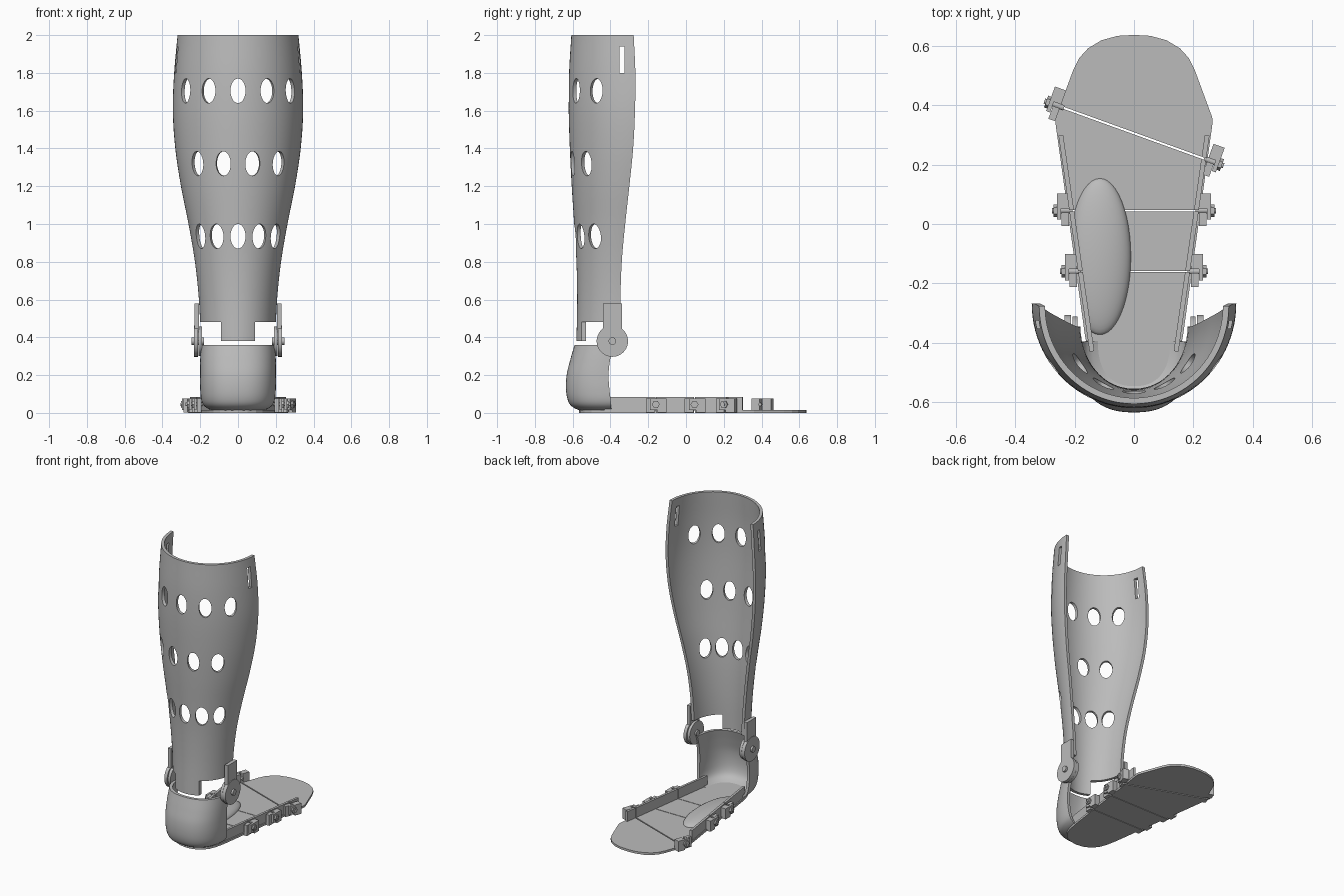
import bpy, bmesh, math
from mathutils import Matrix, Vector

if "Cube" in bpy.data.objects:
    bpy.data.objects.remove(bpy.data.objects["Cube"])

grey = bpy.data.materials.new("plain grey")
grey.diffuse_color = (0.5, 0.5, 0.5, 1)
grey.use_nodes = True
grey.node_tree.nodes["Principled BSDF"].inputs["Base Color"].default_value = grey.diffuse_color


def finish(name, bm):
    bmesh.ops.recalc_face_normals(bm, faces=bm.faces)
    me = bpy.data.meshes.new(name)
    bm.to_mesh(me)
    bm.free()
    ob = bpy.data.objects.new(name, me)
    ob.data.materials.append(grey)
    bpy.context.collection.objects.link(ob)
    return ob


def add_box(bm, lo, hi, mat=Matrix()):
    size = [h - l for l, h in zip(lo, hi)]
    mid = [(h + l) / 2 for l, h in zip(lo, hi)]
    bmesh.ops.create_cube(bm, size=1, matrix=mat @ Matrix.Translation(mid) @ Matrix.Diagonal((*size, 1)))


def add_rod(bm, radius, u0, u1, mat=Matrix(), sides=32):
    """Cylinder along local x from u0 to u1."""
    m = mat @ Matrix.Translation(((u0 + u1) / 2, 0, 0)) @ Matrix.Rotation(math.pi / 2, 4, 'Y')
    bmesh.ops.create_cone(bm, cap_ends=True, segments=sides, radius1=radius, radius2=radius,
                          depth=u1 - u0, matrix=m)


def smooth(ob, angle=35):
    bpy.ops.object.select_all(action='DESELECT')
    bpy.context.view_layer.objects.active = ob
    ob.select_set(True)
    bpy.ops.object.shade_smooth_by_angle(angle=math.radians(angle))


def cut(ob, cutter):
    cutter.hide_render = True
    cutter.hide_viewport = False
    mod = ob.modifiers.new("cut", 'BOOLEAN')
    mod.operation, mod.solver, mod.object = 'DIFFERENCE', 'EXACT', cutter
    mod.use_self = True
    bpy.context.view_layer.objects.active = ob
    bpy.ops.object.modifier_apply(modifier=mod.name)


def drop(ob):
    bpy.data.objects.remove(ob, do_unlink=True)


def sample(keys, z):
    """Smooth (Catmull-Rom) lookup in rows of (z, half width, back y, front y)."""
    for i in range(len(keys) - 1):
        if keys[i][0] <= z <= keys[i + 1][0]:
            break
    p0, p1, p2, p3 = (keys[max(0, min(len(keys) - 1, i + k))] for k in (-1, 0, 1, 2))
    h = p2[0] - p1[0]
    t = (z - p1[0]) / h
    out = []
    for c in (1, 2, 3):
        m1 = (p2[c] - p0[c]) / (p2[0] - p0[0]) * h
        m2 = (p3[c] - p1[c]) / (p3[0] - p1[0]) * h
        out.append((2*t**3 - 3*t**2 + 1) * p1[c] + (t**3 - 2*t**2 + t) * m1
                   + (3*t**2 - 2*t**3) * p2[c] + (t**3 - t**2) * m2)
    return out


def u_shell(name, keys, rows, thick, power, cols=48):
    """Half-round shell, open towards +y, with real thickness."""
    bm = bmesh.new()
    grids = []
    for inset in (0, thick):
        grid = []
        for r in range(rows + 1):
            z = keys[0][0] + (keys[-1][0] - keys[0][0]) * r / rows
            a, back, front = sample(keys, z)
            line = []
            for c in range(cols + 1):
                t = math.pi * (c / cols - 0.5)
                s, k = math.sin(t), max(0, math.cos(t))
                x = (a - inset) * math.copysign(abs(s) ** (2 / power), s)
                line.append(bm.verts.new((x, front - (front - back - inset) * k ** (2 / power), z)))
            grid.append(line)
        grids.append(grid)
    o, n = grids
    for g in grids:
        for r in range(rows):
            for c in range(cols):
                bm.faces.new((g[r][c], g[r][c+1], g[r+1][c+1], g[r+1][c]))
    for r in (0, rows):
        for c in range(cols):
            bm.faces.new((o[r][c], o[r][c+1], n[r][c+1], n[r][c]))
    for c in (0, cols):
        for r in range(rows):
            bm.faces.new((o[r][c], o[r+1][c], n[r+1][c], n[r][c]))
    return finish(name, bm)


# Calf shell
calf = [(0.38, 0.197, -0.58, -0.345), (0.6, 0.207, -0.576, -0.347), (0.8, 0.228, -0.58, -0.34),
        (1.0, 0.262, -0.592, -0.322), (1.2, 0.302, -0.605, -0.30), (1.4, 0.332, -0.615, -0.28),
        (1.6, 0.345, -0.621, -0.27), (1.8, 0.338, -0.619, -0.268), (2.0, 0.32, -0.607, -0.277)]
shell = u_shell("calf_shell", calf, 48, 0.02, 2)

# Vent holes, strap slots and bottom notches
bm = bmesh.new()
for z, angles in ((1.705, (-54, -27, 0, 27, 54)), (1.32, (-42, -14, 14, 42)), (0.935, (-53, -27, 0, 27, 53))):
    a, back, front = sample(calf, z)
    for deg in angles:
        t = math.radians(deg)
        m = (Matrix.Translation((a * math.sin(t), front - (front - back) * math.cos(t), z))
             @ Matrix.Rotation(t - math.pi / 2, 4, 'Z') @ Matrix.Diagonal((1, 0.04, 0.065, 1)))
        add_rod(bm, 1, -0.06, 0.06, m)
for s in (-1, 1):
    xs = sorted((s * 0.2, s * 0.5))
    add_box(bm, (xs[0], -0.352, 1.8), (xs[1], -0.325, 1.94))
    xs = sorted((s * 0.09, s * 0.5))
    add_box(bm, (xs[0], -0.8, 0.3), (xs[1], 0, 0.48))
cutter = finish("shell_cutter", bm)
cut(shell, cutter)
drop(cutter)
smooth(shell)

# Heel cup
cup = [(0.012, 0.135, -0.56, -0.395), (0.03, 0.172, -0.60, -0.396), (0.06, 0.192, -0.623, -0.398),
       (0.12, 0.2, -0.635, -0.405), (0.2, 0.201, -0.632, -0.41), (0.28, 0.2, -0.613, -0.402),
       (0.36, 0.198, -0.59, -0.38)]
smooth(u_shell("heel_cup", cup, 30, 0.02, 2.4))

# Sole plate
half = [(0, -0.567), (0.05, -0.56), (0.095, -0.538), (0.13, -0.5), (0.15, -0.45), (0.165, -0.38),
        (0.265, 0.34), (0.264, 0.36), (0.205, 0.52), (0.185, 0.56), (0.155, 0.593),
        (0.11, 0.62), (0.055, 0.635), (0, 0.638)]
outline = half + [(-x, y) for x, y in half[-2:0:-1]]
bm = bmesh.new()
face = bm.faces.new([bm.verts.new((x, y, 0)) for x, y in outline])
new = bmesh.ops.extrude_face_region(bm, geom=[face])["geom"]
bmesh.ops.translate(bm, vec=(0, 0, 0.015), verts=[v for v in new if isinstance(v, bmesh.types.BMVert)])
sole = finish("sole_plate", bm)

# Side walls standing on the sole
bm = bmesh.new()
for s in (-1, 1):
    a, b = Vector((s * 0.247, 0.3, 0)), Vector((s * 0.142, -0.43, 0))
    d = a - b
    m = Matrix.Translation(b) @ Matrix.Rotation(math.atan2(d.y, d.x), 4, 'Z')
    add_box(bm, (0, -0.008, 0), (d.length, 0.008, 0.083), m)
walls = finish("side_walls", bm)

# Flex slits across the sole
left, right = Vector((-0.26, 0.40, 0)), Vector((0.26, 0.212, 0))
tilt = math.atan2(right.y - left.y, right.x - left.x)
bm = bmesh.new()
for y in (0.045, -0.16):
    add_box(bm, (-0.4, y - 0.002, -0.1), (0.4, y + 0.002, 0.2))
m = Matrix.Translation((left + right) / 2) @ Matrix.Rotation(tilt, 4, 'Z')
add_box(bm, (-0.4, -0.0035, -0.1), (0.4, 0.0035, 0.2), m)
cutter = finish("slit_cutter", bm)
cut(sole, cutter)
cut(walls, cutter)
drop(cutter)

# Arch pad, trimmed along the left wall
bm = bmesh.new()
bmesh.ops.create_uvsphere(bm, u_segments=48, v_segments=24, radius=1,
                          matrix=Matrix.Translation((-0.115, -0.11, 0.012)) @ Matrix.Diagonal((0.105, 0.265, 0.045, 1)))
bmesh.ops.bisect_plane(bm, geom=bm.verts[:] + bm.edges[:] + bm.faces[:], dist=1e-5,
                       plane_co=(0, 0, 0.012), plane_no=(0, 0, -1), clear_outer=True)
for v in bm.verts:
    v.co.x = max(v.co.x, -0.142 - 0.105 * (v.co.y + 0.43) / 0.73)
smooth(finish("arch_pad", bm))

# Sole hinges: two offset leaves, a pin and a nut each
spots = [(s * x, y, 0 if s > 0 else math.pi) for s in (1, -1) for x, y in ((0.232, 0.045), (0.205, -0.16))]
spots += [(left.x, left.y, tilt + math.pi), (right.x, right.y, tilt)]
for i, (x, y, ang) in enumerate(spots):
    flip = Matrix.Diagonal((1, -1 if math.cos(ang) < 0 else 1, 1, 1))
    m = Matrix.Translation((x, y, 0)) @ Matrix.Rotation(ang, 4, 'Z') @ flip
    bm = bmesh.new()
    add_box(bm, (-0.012, 0.008, 0.002), (0.028, 0.058, 0.075), m)
    add_box(bm, (0.014, -0.03, 0.015), (0.028, 0.012, 0.075), m)
    add_box(bm, (-0.012, -0.052, 0.002), (0.012, -0.006, 0.075), m)
    pin = m @ Matrix.Translation((0, 0, 0.045))
    add_rod(bm, 0.009, -0.025, 0.045, pin, 16)
    add_rod(bm, 0.021, 0.028, 0.039, pin, 6)
    finish("sole_hinge_%d" % (i + 1), bm)

# Ankle hinges: round joint, upright arm and bolt
for side, s in (("right", 1), ("left", -1)):
    m = Matrix.Translation((0, -0.39, 0.38)) @ Matrix.Diagonal((s, 1, 1, 1))
    bm = bmesh.new()
    add_rod(bm, 0.083, 0.212, 0.234, m, 48)
    add_box(bm, (0.206, -0.05, 0), (0.23, 0.05, 0.2), m)
    add_rod(bm, 0.078, 0.19, 0.208, m, 48)
    add_rod(bm, 0.02, 0.18, 0.247, m, 24)
    smooth(finish(side + "_ankle_hinge", bm))
